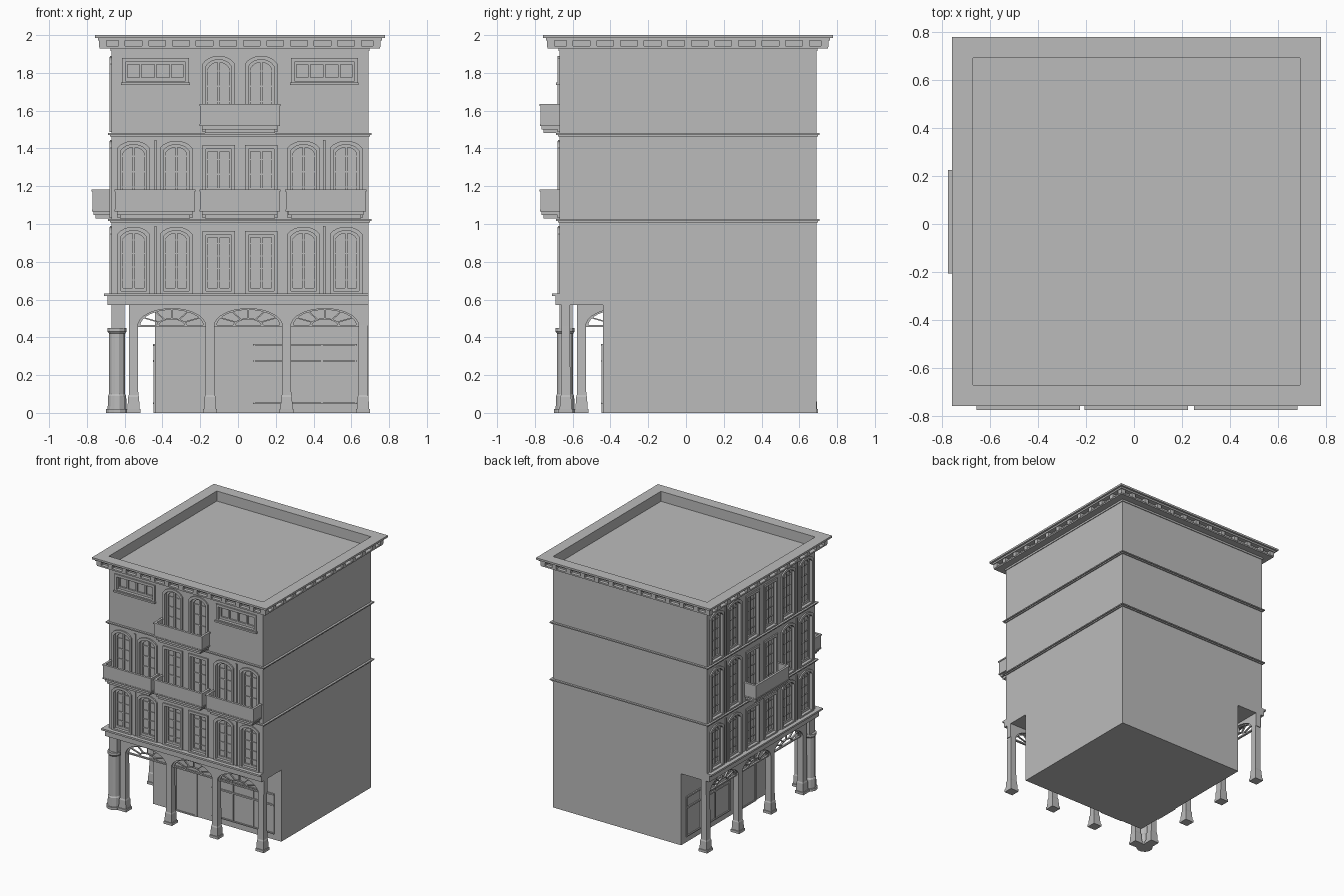
import bpy, bmesh, math

cube = bpy.data.objects.get("Cube")
if cube:
    bpy.data.objects.remove(cube)

stone = bpy.data.materials.new("stone_grey")
stone.use_nodes = True
GREY = (0.5, 0.5, 0.5, 1)
stone.diffuse_color = GREY
stone.node_tree.nodes["Principled BSDF"].inputs["Base Color"].default_value = GREY

WALL, END, MID, HALF = -0.67, 0.69, 0.01, 0.68
FRONT, SIDE = 0, 1


def finish(bm, name):
    bmesh.ops.recalc_face_normals(bm, faces=bm.faces)
    mesh = bpy.data.meshes.new(name)
    bm.to_mesh(mesh)
    bm.free()
    mesh.materials.append(stone)
    ob = bpy.data.objects.new(name, mesh)
    bpy.context.collection.objects.link(ob)
    return ob


def place(face, u, d, z):
    """Facade coordinates: u along the wall, d outwards, z up."""
    return (u, WALL - d, z) if face == FRONT else (WALL - d, u, z)


def prism(bm, face, pts, d0, d1):
    a = [bm.verts.new(place(face, u, d0, z)) for u, z in pts]
    b = [bm.verts.new(place(face, u, d1, z)) for u, z in pts]
    bm.faces.new(a)
    bm.faces.new(b[::-1])
    for i in range(len(a)):
        j = (i + 1) % len(a)
        bm.faces.new((a[i], a[j], b[j], b[i]))


def slab(bm, face, u0, u1, d0, d1, z0, z1):
    prism(bm, face, [(u0, z0), (u1, z0), (u1, z1), (u0, z1)], d0, d1)


def bar(bm, face, p, q, w, d0, d1):
    dx, dz = q[0] - p[0], q[1] - p[1]
    k = w / 2 / math.hypot(dx, dz)
    nx, nz = -dz * k, dx * k
    prism(bm, face, [(p[0] - nx, p[1] - nz), (q[0] - nx, q[1] - nz),
                     (q[0] + nx, q[1] + nz), (p[0] + nx, p[1] + nz)], d0, d1)


def loop_solid(bm, outer, inner):
    """Closed solid ring; each argument is a (low, high) pair of point loops."""
    o0, o1, i0, i1 = [[bm.verts.new(p) for p in pts] for pts in (*outer, *inner)]
    n = len(o0)
    for k in range(n):
        j = (k + 1) % n
        for a, b in ((o0, o1), (o1, i1), (i1, i0), (i0, o0)):
            bm.faces.new((a[k], a[j], b[j], b[k]))


def outline(c, w, z0, z1, rise):
    """Opening outline with an optional segmental arch."""
    pts = [(c - w, z0), (c + w, z0)]
    if not rise:
        return pts + [(c + w, z1), (c - w, z1)]
    for i in range(11):
        t = 1 - i / 5
        pts.append((c + w * t, z1 - rise + rise * math.sqrt(max(0, 1 - 0.9 * t * t))
                    - rise * math.sqrt(0.1) * t * t * 0.5))
    return pts


def frame(bm, face, outer, inner, d0, d1):
    def lift(pts):
        return [[place(face, u, d, z) for u, z in pts] for d in (d0, d1)]
    loop_solid(bm, lift(outer), lift(inner))


def square_ring(bm, h, h_in, z0, z1):
    def sq(r):
        return [[(MID + sx * r, MID + sy * r, z)
                 for sx, sy in ((-1, -1), (1, -1), (1, 1), (-1, 1))] for z in (z0, z1)]
    loop_solid(bm, sq(h), sq(h_in))


def stack(bm, x, y, levels, sides):
    """Pillar made from stacked rings of (height, half width)."""
    rings = []
    for z, r in levels:
        r /= math.cos(math.pi / sides)
        rings.append([bm.verts.new((x + r * math.cos(math.tau * (i + .5) / sides),
                                    y + r * math.sin(math.tau * (i + .5) / sides), z))
                      for i in range(sides)])
    for a, b in zip(rings, rings[1:]):
        for i in range(sides):
            j = (i + 1) % sides
            bm.faces.new((a[i], a[j], b[j], b[i]))
    bm.faces.new(rings[0][::-1])
    bm.faces.new(rings[-1])


def block(bm, x0, x1, y0, y1, z0, z1):
    slab(bm, FRONT, x0, x1, WALL - y0, WALL - y1, z0, z1)


# Window layout
COLUMNS = [MID + 0.225 * (i - 2.5) for i in range(6)]
cut, frames, bars = bmesh.new(), bmesh.new(), bmesh.new()


def window(face, c, w, z0, z1, rise, uprights, rails):
    outer = outline(c, w, z0, z1, rise)
    inner = outline(c, w - 0.018, z0 + 0.012, z1 - 0.02, rise * 0.85)
    sash = outline(c, w - 0.03, z0 + 0.03, z1 - 0.034, rise * 0.8)
    frame(frames, face, outer, inner, -0.005, 0.01)
    frame(bars, face, inner, sash, -0.03, -0.014)
    prism(cut, face, inner, -0.026, 0.05)
    for i in range(uprights):
        u = c + (w - 0.018) * (2 * (i + 1) / (uprights + 1) - 1)
        slab(bars, face, u - 0.006, u + 0.006, -0.03, -0.014, z0 + 0.02, z1 - 0.025)
    for i in range(rails):
        z = z0 + (z1 - z0) * (i + 1) / (rails + 1)
        slab(bars, face, c - w + 0.02, c + w - 0.02, -0.03, -0.02, z - 0.003, z + 0.003)


def window_row(face, z0, z1):
    for i, c in enumerate(COLUMNS):
        middle = i in (2, 3)
        window(face, c, 0.086, z0, z1 - (0.022 if middle else 0), 0 if middle else 0.045, 1, 4)
    for c in (MID - 0.447, MID + 0.447):
        slab(frames, face, c - 0.006, c + 0.006, -0.005, 0.008, z0, z1 + 0.005)


for face in (FRONT, SIDE):
    window_row(face, 0.632, 0.985)
    window_row(face, 1.032, 1.44)
window_row(SIDE, 1.488, 1.885)
for c in COLUMNS[2:4]:
    window(FRONT, c, 0.086, 1.488, 1.89, 0.05, 1, 4)
for c in (MID - 0.447, MID + 0.447):
    window(FRONT, c, 0.177, 1.745, 1.878, 0, 3, 0)
    slab(frames, FRONT, c - 0.182, c + 0.182, -0.005, 0.018, 1.735, 1.748)
finish(frames, "window_frames")
finish(bars, "window_sashes")

# Main body with window recesses
bm = bmesh.new()
block(bm, WALL, END, WALL, END, 0.57, 1.92)
body = finish(bm, "upper_body")
cutter = finish(cut, "window_cutter")
cutter.hide_render = True
mod = body.modifiers.new("recesses", 'BOOLEAN')
mod.object, mod.solver = cutter, 'EXACT'
bpy.context.view_layer.objects.active = body
bpy.ops.object.modifier_apply(modifier=mod.name)
bpy.data.objects.remove(cutter)

bm = bmesh.new()
block(bm, -0.44, END, -0.44, END, 0, 0.57)
finish(bm, "ground_floor")

# Shop fronts set on the walls behind the arcade
bm = bmesh.new()
for face in (FRONT, SIDE):
    for z, h in ((0.05, 0.008), (0.275, 0.012), (0.36, 0.012)):
        slab(bm, face, 0.08, 0.63, -0.235, -0.22, z - h / 2, z + h / 2)
    for i in range(4):
        u = 0.085 + 0.18 * i
        slab(bm, face, u - 0.006, u + 0.006, -0.235, -0.223, 0.05, 0.36)
    frame(bm, face, outline(-0.15, 0.1, 0, 0.36, 0), outline(-0.15, 0.085, 0.01, 0.345, 0),
          -0.235, -0.223)
finish(bm, "shop_fronts")

# Ledge over the arcade and string courses
bm = bmesh.new()
for d, z0, z1 in ((0.02, 0.57, 0.618), (0.04, 0.618, 0.632)):
    slab(bm, FRONT, WALL - d, END, 0, d, z0, z1)
    slab(bm, SIDE, WALL, END, 0, d, z0, z1)
finish(bm, "arcade_ledge")
bm = bmesh.new()
for z in (1.02, 1.475):
    square_ring(bm, 0.688, 0.67, z - 0.012, z - 0.003)
    square_ring(bm, 0.697, 0.67, z - 0.003, z + 0.006)
finish(bm, "string_courses")

# Arcade columns, arches and fanlights
cols, arches, fans = bmesh.new(), bmesh.new(), bmesh.new()
PITCH, FIRST, SPRING = 0.405, -0.553, 0.46
SHAFT = [(0, .037), (.02, .037), (.021, .032), (.085, .029), (.095, .025), (.465, .023)]
for face in (FRONT, SIDE):
    for i in range(4):
        x, y, _ = place(face, FIRST + PITCH * i, -0.033, 0)
        stack(cols, x, y, SHAFT, 4)
    for i in range(3):
        c = FIRST + PITCH * (i + 0.5)
        left, right = c - PITCH / 2, c + PITCH / 2

        def arc(s, n=16):
            return [(c + 0.18 * s * math.cos(math.pi * k / n),
                     SPRING + 0.092 * s * math.sin(math.pi * k / n)) for k in range(n + 1)]
        left -= 0.023 if i == 0 else 0
        right += 0.028 if i == 2 else 0
        prism(arches, face, [(left, SPRING), (left, 0.57), (right, 0.57), (right, SPRING)]
              + arc(1), -0.056, -0.01)
        for s0, s1 in ((1, 0.93), (0.45, 0.38)):
            frame(fans, face, arc(s0), arc(s1), -0.042, -0.026)
        slab(fans, face, c - 0.18, c + 0.18, -0.042, -0.026, SPRING - 0.006, SPRING + 0.004)
        for k in range(1, 6):
            n = 6
            bar(fans, face, arc(0.42, n)[k], arc(0.97, n)[k], 0.007, -0.04, -0.028)
finish(cols, "arcade_columns")
finish(arches, "arcade_arches")
finish(fans, "fanlights")

# Clustered pier at the corner
bm = bmesh.new()
stack(bm, -0.64, -0.64, [(0, .058), (.02, .058), (.021, .05), (.09, .048), (.1, .042),
                         (.42, .042), (.43, .05), (.45, .05)], 12)
stack(bm, -0.635, -0.635, [(.45, .035), (.57, .035)], 4)
finish(bm, "corner_pier")

# Balconies
bm = bmesh.new()


def balcony(face, c, z):
    for w, d, a, b in ((.185, .085, 0, .018), (.2, .094, .018, .036), (.213, .103, .036, .046)):
        slab(bm, face, c - w, c + w, -0.004, d, z + a, z + b)
    for w, t, a, b in ((.21, .01, .046, .142), (.215, .018, .142, .152)):
        d = w - 0.11
        slab(bm, face, c - w, c + w, d - t, d, z + a, z + b)
        for s in (-1, 1):
            e = sorted((c + s * w, c + s * (w - t)))
            slab(bm, face, *e, 0, d - t, z + a, z + b)


for c in (MID - 0.45, MID, MID + 0.455):
    balcony(FRONT, c, 1.03)
balcony(FRONT, MID, 1.483)
balcony(SIDE, MID, 1.03)
finish(bm, "balconies")

# Roof cornice with brackets on every side
bm = bmesh.new()
for h, z0, z1 in ((.742, 1.93, 1.942), (.715, 1.942, 1.972), (.752, 1.972, 1.985),
                  (.768, 1.985, 2.0)):
    square_ring(bm, h, HALF, z0, z1)
square_ring(bm, HALF + 0.006, HALF, 1.915, 1.93)
finish(bm, "roof_cornice")
bm = bmesh.new()
for i in range(-5, 6):
    c = MID + 0.125 * i
    for s in (-1, 1):
        a, b = sorted((MID + s * 0.7, MID + s * 0.745))
        block(bm, c - 0.018, c + 0.018, a, b, 1.938, 1.974)
        block(bm, a, b, c - 0.018, c + 0.018, 1.938, 1.974)
for sx in (-1, 1):
    for sy in (-1, 1):
        x, y = MID + sx * 0.725, MID + sy * 0.725
        block(bm, x - 0.02, x + 0.02, y - 0.02, y + 0.02, 1.938, 1.974)
finish(bm, "cornice_brackets")
